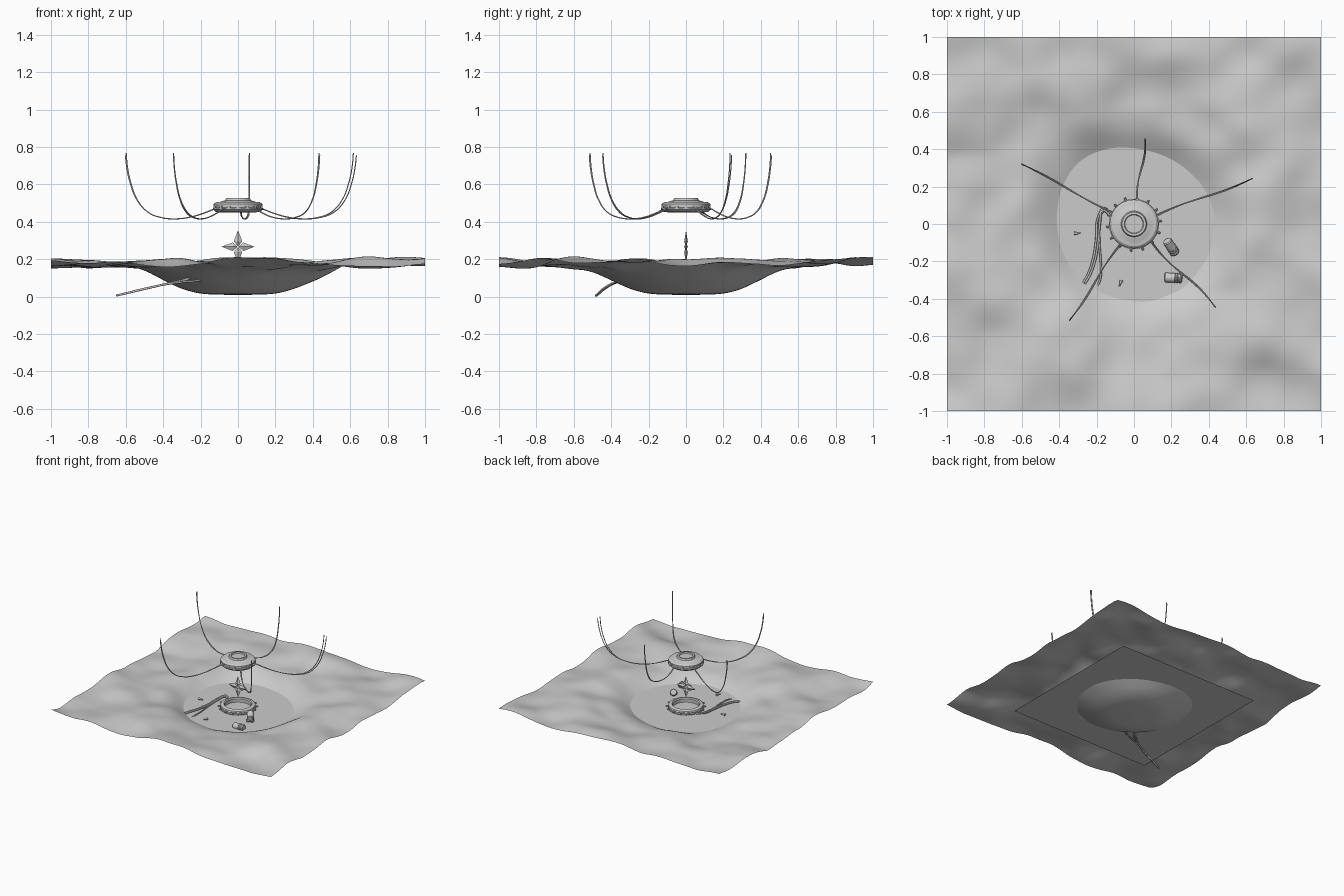
import bpy, bmesh, math
from math import sin, cos, pi, radians
from mathutils import Vector, Matrix, noise

if "Cube" in bpy.data.objects:
    bpy.data.objects.remove(bpy.data.objects["Cube"])


def make(name, bm, smooth=None):
    bmesh.ops.recalc_face_normals(bm, faces=bm.faces)
    me = bpy.data.meshes.new(name)
    bm.to_mesh(me)
    bm.free()
    ob = bpy.data.objects.new(name, me)
    bpy.context.collection.objects.link(ob)
    if smooth is not None:
        bpy.ops.object.select_all(action='DESELECT')
        ob.select_set(True)
        bpy.context.view_layer.objects.active = ob
        bpy.ops.object.shade_smooth_by_angle(angle=radians(smooth))
    return ob


def lathe(name, profile, steps=48, closed=False):
    bm = bmesh.new()
    vs = [bm.verts.new((r, 0, z)) for r, z in profile]
    pairs = list(zip(vs, vs[1:])) + ([(vs[-1], vs[0])] if closed else [])
    es = [bm.edges.new(p) for p in pairs]
    bmesh.ops.spin(bm, geom=vs + es, axis=(0, 0, 1), cent=(0, 0, 0),
                   angle=2 * pi, steps=steps, use_duplicate=False)
    bmesh.ops.remove_doubles(bm, verts=bm.verts, dist=1e-5)
    return make(name, bm, 30)


def cable(name, pts, radius):
    cu = bpy.data.curves.new(name, 'CURVE')
    cu.dimensions = '3D'
    cu.bevel_depth = radius
    cu.bevel_resolution = 2
    cu.resolution_u = 8
    cu.use_fill_caps = True
    sp = cu.splines.new('BEZIER')
    sp.bezier_points.add(len(pts) - 1)
    for bp, p in zip(sp.bezier_points, pts):
        bp.co = p
        bp.handle_left_type = bp.handle_right_type = 'AUTO'
    ob = bpy.data.objects.new(name, cu)
    bpy.context.collection.objects.link(ob)
    return ob


# Rolling terrain with a crater in the middle
WATER = 0.095
bowl = [(0, .008), (.2, .014), (.3, .040), (.42, .095), (.5, .14), (.6, .175), (.72, .185), (2, .185)]


def bowl_height(r):
    for (r0, z0), (r1, z1) in zip(bowl, bowl[1:]):
        if r <= r1:
            return z0 + (z1 - z0) * (r - r0) / (r1 - r0)


bm = bmesh.new()
bmesh.ops.create_grid(bm, x_segments=120, y_segments=120, size=1)
for v in bm.verts:
    x, y = v.co.xy
    r = math.hypot(x, y)
    base = sum(bowl_height(max(0, r + d)) for d in (-.04, -.02, 0, .02, .04)) / 5
    t = min(1, max(0, (r - .25) / .4))
    n = noise.noise(Vector((x * 2.3 + y * .8, y * 2.9, 3.7))) * .055
    n += noise.noise(Vector((x * 5, y * 5, 9.1))) * .017
    v.co.z = base + n * t * t * (3 - 2 * t)
make("terrain", bm, 60)

# Flat pool surface
bm = bmesh.new()
bmesh.ops.create_grid(bm, x_segments=1, y_segments=1, size=.64,
                      matrix=Matrix.Translation((0, 0, WATER)))
make("water_surface", bm)

# Hovering disc
lathe("hover_disc", [(0, .518), (.048, .518), (.052, .527), (.064, .527), (.069, .514),
                     (.085, .512), (.095, .507), (.118, .505), (.130, .495), (.130, .486),
                     (.124, .484), (.124, .476), (.134, .473), (.134, .466), (.118, .453),
                     (.085, .450), (.08, .458), (0, .458)])
bm = bmesh.new()
for i in range(16):
    m = (Matrix.Rotation(2 * pi * i / 16, 4, 'Z') @ Matrix.Translation((.125, 0, .478))
         @ Matrix.Diagonal((.012, .016, .018, 1)))
    bmesh.ops.create_cube(bm, size=1, matrix=m)
make("disc_ribs", bm)

# Base ring with sockets around it
lathe("base_ring", [(.098, .085), (.128, .085), (.133, .094), (.133, .102), (.127, .106),
                    (.127, .112), (.132, .115), (.129, .124), (.118, .130), (.104, .130),
                    (.098, .122)], closed=True)
bm = bmesh.new()
for i in range(14):
    m = (Matrix.Rotation(2 * pi * (i + .25) / 14, 4, 'Z') @ Matrix.Translation((.137, 0, .109))
         @ Matrix.Rotation(pi / 2, 4, 'Y'))
    bmesh.ops.create_cone(bm, cap_ends=True, segments=10, radius1=.007, radius2=.005,
                          depth=.024, matrix=m)
make("ring_sockets", bm, 30)

# Four-pointed crystal star, one long octahedron per arm
bm = bmesh.new()
for i in range(4):
    m = Matrix.Translation((0, 0, .267)) @ Matrix.Rotation(i * pi / 2, 4, 'Y')
    a, b = bm.verts.new(m @ Vector((0, 0, .003))), bm.verts.new(m @ Vector((0, 0, .088)))
    w = [bm.verts.new(m @ Vector(p)) for p in
         ((.023, 0, .028), (0, .010, .028), (-.023, 0, .028), (0, -.010, .028))]
    for k in range(4):
        bm.faces.new((a, w[k], w[k - 1]))
        bm.faces.new((b, w[k - 1], w[k]))
make("crystal_star", bm)

# Hanging cables: paired strands that sag, then rise to a loose end
sag = [(-.06, .478), (0, .472), (.13, .448), (.28, .426), (.46, .416), (.62, .424), (.76, .452),
       (.88, .52), (.95, .61), (.985, .69), (1, .762)]
ends = [(-.60, .32), (.06, .455), (.625, .24), (.435, -.445), (-.345, -.515)]
bends = [.004, .008, .006, -.010, -.006]
for i, (ex, ey) in enumerate(ends):
    R = math.hypot(ex, ey)
    d = Vector((ex, ey, 0)) / R
    side = Vector((-d.y, d.x, 0))
    for j in (-1, 1):
        pts = []
        for s, z in sag:
            off = bends[i] * sin(2 * pi * s) + j * .003 * cos(5 * s)
            spread = j * (.009 if i == 2 else .002) * max(0, s)
            pts.append(d * (.13 + s * (R - .13) + spread) + side * off
                       + Vector((0, 0, z + (-.006 * j if s == 1 else 0))))
        cable(f"hanging_cable_{i + 1}_{'a' if j < 0 else 'b'}", pts, .003)

# Ground cables leaving the ring and running under the terrain
tail = Vector((-.65, -.48, .006))
for i, off in enumerate((-.007, .005)):
    cable(f"ground_cable_{i + 1}",
          [(-.13, .055 + off, .11), (-.165, .078 + off, .12), (-.186 + off, .03, .115),
           (-.195 + off, -.08, .108), (-.215 + off, -.2, .106),
           (-.25 + off, -.29, .102), (-.290 + off, -.34, .088),
           (-.42, -.41 + off / 2, .06), tail + Vector((0, off / 3, 0))], .006)
cable("ground_cable_inner",
      [(-.13, .06, .112), (-.16, .07, .115), (-.182, 0, .11), (-.185, -.1, .106), (-.178, -.2, .104),
       (-.18, -.29, .1), (-.205, -.34, .088), (-.3, -.375, .078), (-.42, -.41, .06), tail], .0055)

# Two floating canisters with ridged ends
can = [(0, -.048), (.022, -.048), (.026, -.043), (.026, .008), (.023, .011), (.023, .015),
       (.027, .017), (.027, .022), (.023, .025), (.023, .029), (.027, .031), (.027, .038),
       (.02, .045), (0, .045)]
for name, loc, direction in (("canister_near_ring", (.20, -.125, .118), (.5, -.75, -.5)),
                             ("canister_lying", (.212, -.288, .105), (1, -.05, .1))):
    ob = lathe(name, can, 24)
    ob.location = loc
    ob.rotation_euler = Vector(direction).to_track_quat('Z', 'Y').to_euler()

# Small nozzles floating in the pool
for i, (x, y, a) in enumerate(((-.31, -.05, 0), (-.07, -.31, 250))):
    bm = bmesh.new()
    bmesh.ops.create_cone(bm, cap_ends=True, segments=12, radius1=.010, radius2=.005, depth=.02)
    bmesh.ops.create_cone(bm, cap_ends=True, segments=12, radius1=.004, radius2=.004, depth=.018,
                          matrix=Matrix.Translation((0, 0, .016)))
    ob = make(f"small_nozzle_{i + 1}", bm, 30)
    ob.location = (x, y, .103)
    ob.rotation_euler = (0, pi / 2, radians(a))
